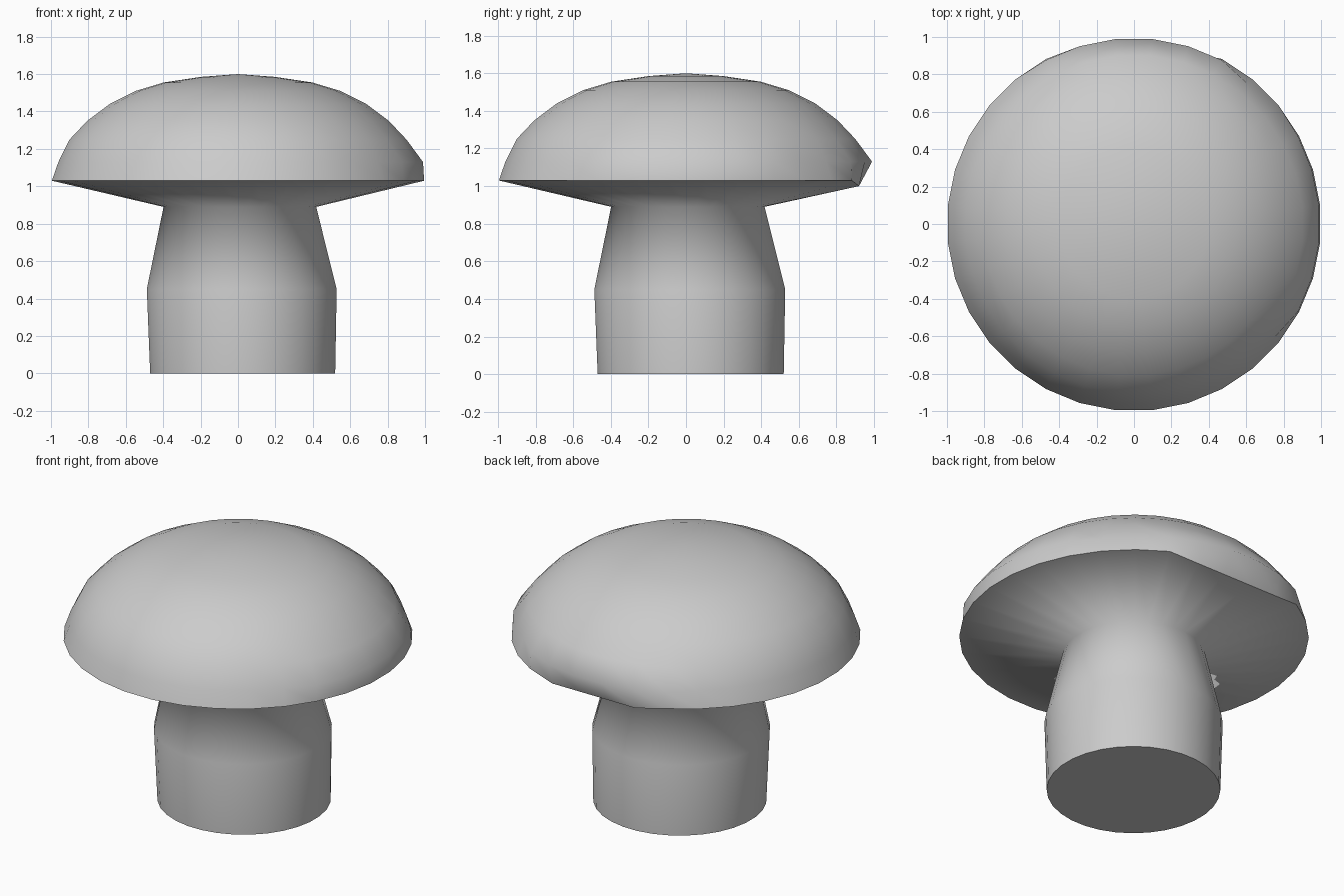
import bpy, bmesh, math

if "Cube" in bpy.data.objects:
    bpy.data.objects.remove(bpy.data.objects["Cube"])

SIDES = 32


def lathe(name, rings, close_top=None, close_bottom=False):
    """Spin rings of (radius, z, centre offset) into a smooth surface."""
    bm = bmesh.new()
    loops = []
    for r, z, off in rings:
        loops.append([bm.verts.new((off + r * math.cos(2 * math.pi * (i + 0.5) / SIDES),
                                    off + r * math.sin(2 * math.pi * (i + 0.5) / SIDES), z))
                      for i in range(SIDES)])
    for a, b in zip(loops, loops[1:]):
        for i in range(SIDES):
            j = (i + 1) % SIDES
            bm.faces.new((a[i], b[i], b[j], a[j]))
    if close_top is not None:
        tip = bm.verts.new((0, 0, close_top))
        for i in range(SIDES):
            bm.faces.new((tip, loops[0][i], loops[0][(i + 1) % SIDES]))
    for f in bm.faces:
        f.smooth = True
    if close_bottom:
        bm.faces.new(loops[-1][::-1]).smooth = False
    # worn rim: bulges on the right and back, and tucks under at the back
    for v in bm.verts:
        if abs(v.co.z - 1.13) < 0.001 and max(v.co.x, v.co.y) > 0.8:
            v.co.x *= 1.03
            v.co.y *= 1.03
        elif abs(v.co.z - 1.03) < 0.001 and v.co.y > 0.9:
            v.co.y = 0.92
            v.co.z = 1.0
    bm.normal_update()
    mesh = bpy.data.meshes.new(name)
    bm.to_mesh(mesh)
    bm.free()
    obj = bpy.data.objects.new(name, mesh)
    bpy.context.collection.objects.link(obj)
    return obj


# Domed cap
dome = [(0.2, 1.585), (0.4, 1.555), (0.55, 1.51), (0.69, 1.44), (0.81, 1.35),
        (0.905, 1.25), (0.965, 1.13), (1.0, 1.03)]
lathe("cap", [(r, z, 0) for r, z in dome], close_top=1.6)

# Cap underside flowing into the slightly off-centre stem
lathe("underside_and_stem",
      [(1.0, 1.03, 0), (0.41, 0.89, 0.01), (0.51, 0.45, 0.02), (0.497, 0.0, 0.025)],
      close_bottom=True)
